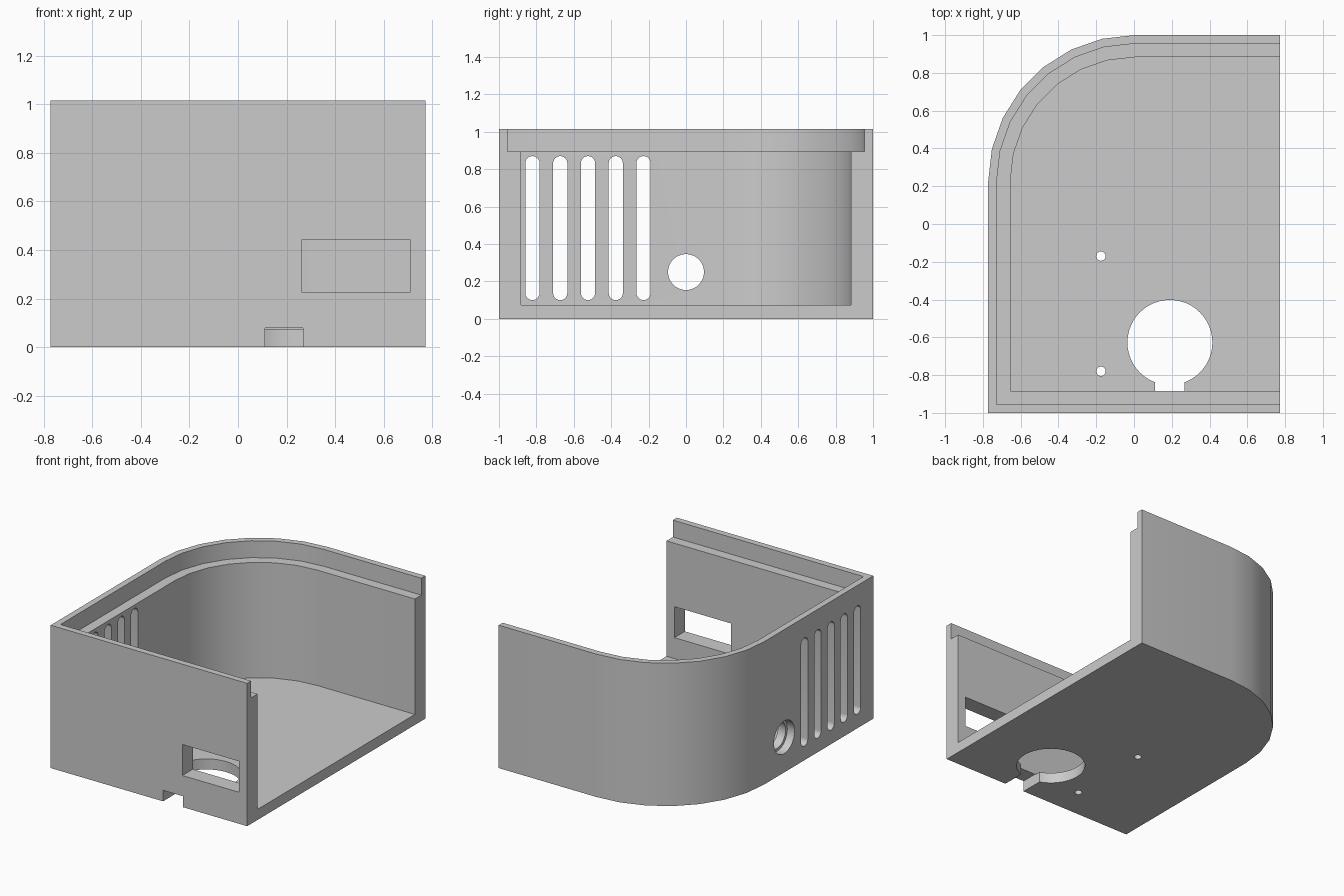
import bpy, bmesh, math

old = bpy.data.objects.get("Cube")
if old:
    bpy.data.objects.remove(old, do_unlink=True)

TOP, LEDGE, FLOOR = 1.015, 0.895, 0.075
SIDE = 0.772          # half width of the tray
RADIUS = 0.776        # outer corner radius

grey = bpy.data.materials.new("plain_grey")
grey.use_nodes = True
colour = (0.6, 0.6, 0.6, 1)
grey.diffuse_color = colour
grey.node_tree.nodes["Principled BSDF"].inputs["Base Color"].default_value = colour


def prism(name, points, axis, low, high):
    """Extrude a 2D outline along an axis."""
    place = {"x": lambda a, b, c: (c, a, b),
             "y": lambda a, b, c: (a, c, b),
             "z": lambda a, b, c: (a, b, c)}[axis]
    bm = bmesh.new()
    rings = [[bm.verts.new(place(a, b, c)) for a, b in points] for c in (low, high)]
    for ring in rings:
        bm.faces.new(ring)
    n = len(points)
    for i in range(n):
        j = (i + 1) % n
        bm.faces.new((rings[0][i], rings[0][j], rings[1][j], rings[1][i]))
    bmesh.ops.recalc_face_normals(bm, faces=bm.faces)
    mesh = bpy.data.meshes.new(name)
    bm.to_mesh(mesh)
    bm.free()
    mesh.materials.append(grey)
    obj = bpy.data.objects.new(name, mesh)
    bpy.context.collection.objects.link(obj)
    return obj


def tray_outline(inset, open_end):
    """Tray plan with one rounded back corner, offset inwards."""
    cx, cy = RADIUS - SIDE, 1 - RADIUS
    r = RADIUS - inset
    points = [(open_end, inset - 1), (inset - SIDE, inset - 1)]
    for k in range(8):
        a = math.pi - k * math.pi / 14
        points.append((cx + r * math.cos(a), cy + r * math.sin(a)))
    return points + [(open_end, 1 - inset)]


def circle(x, y, r, n=48):
    return [(x + r * math.cos(2 * math.pi * i / n),
             y + r * math.sin(2 * math.pi * i / n)) for i in range(n)]


def rectangle(x0, x1, y0, y1):
    return [(x0, y0), (x1, y0), (x1, y1), (x0, y1)]


def slot(x, y0, y1, r, n=12):
    """Upright slot with rounded ends."""
    upper = [(x + r * math.cos(math.pi * i / n),
              y1 - r + r * math.sin(math.pi * i / n)) for i in range(n + 1)]
    lower = [(x - r * math.cos(math.pi * i / n),
              y0 + r - r * math.sin(math.pi * i / n)) for i in range(n + 1)]
    return upper + lower


# Solid body
body = prism("tray_body", tray_outline(0, SIDE), "z", 0, TOP)

# Cavity and lid rebate, open at the left end
cutters = [
    prism("cavity_cutter", tray_outline(0.117, 1), "z", FLOOR, 1.2),
    prism("rebate_cutter", tray_outline(0.045, 1), "z", LEDGE, 1.2),
]

# Ventilation slots and stepped cable hole in the right wall
for i in range(5):
    cutters.append(prism("vent_cutter", slot(-0.821 + i * 0.1485, 0.1, 0.87, 0.038),
                         "x", -0.9, -0.5))
cutters.append(prism("cable_hole_cutter", circle(0, 0.25, 0.096), "x", -0.9, -0.5))
cutters.append(prism("cable_recess_cutter", circle(0, 0.25, 0.116), "x", -0.9, -0.715))

# Window in the front wall
cutters.append(prism("window_cutter", rectangle(0.263, 0.709, 0.224, 0.444),
                     "y", -1.1, -0.8))

# Floor opening with its notch, and two screw holes
cutters.append(prism("floor_hole_cutter", circle(0.19, -0.627, 0.225), "z", -0.1, 0.15))
cutters.append(prism("notch_cutter", rectangle(0.111, 0.267, -0.1, 0.078),
                     "y", -1.1, -0.75))
for y in (-0.17, -0.78):
    cutters.append(prism("screw_hole_cutter", circle(-0.175, y, 0.025, 24),
                         "z", -0.1, 0.15))

# Cut everything out of the body
bpy.ops.object.select_all(action='DESELECT')
bpy.context.view_layer.objects.active = body
body.select_set(True)
for cutter in cutters:
    cutter.hide_render = True
    mod = body.modifiers.new("cut", 'BOOLEAN')
    mod.operation = 'DIFFERENCE'
    mod.solver = 'EXACT'
    mod.object = cutter
    bpy.ops.object.modifier_apply(modifier=mod.name)
for cutter in cutters:
    bpy.data.objects.remove(cutter, do_unlink=True)

bpy.ops.object.shade_smooth_by_angle(angle=math.radians(30))
